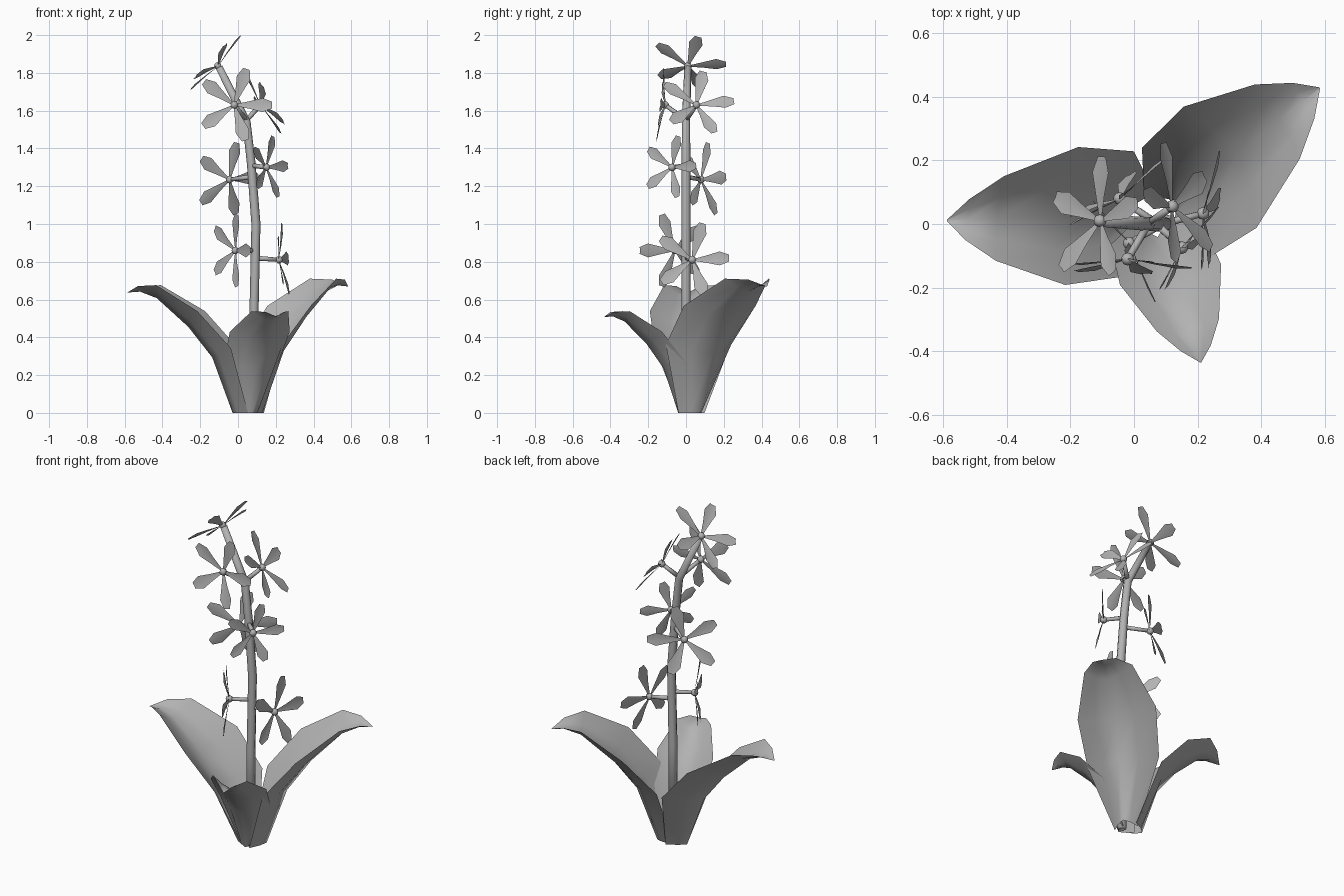
import bpy, bmesh, math
from mathutils import Vector, Matrix

cube = bpy.data.objects.get("Cube")
if cube:
    bpy.data.objects.remove(cube, do_unlink=True)

grey = bpy.data.materials.new("plain_grey")
grey.use_nodes = True
COLOUR = (0.45, 0.45, 0.45, 1)
grey.diffuse_color = COLOUR
grey.node_tree.nodes["Principled BSDF"].inputs["Base Color"].default_value = COLOUR


def finish(name, bm):
    """Turn a bmesh into a smooth shaded object."""
    for face in bm.faces:
        face.smooth = True
    mesh = bpy.data.meshes.new(name)
    bm.to_mesh(mesh)
    bm.free()
    mesh.materials.append(grey)
    obj = bpy.data.objects.new(name, mesh)
    bpy.context.collection.objects.link(obj)


def loft(bm, rows, closed=False):
    """Bridge successive rows of points with quads."""
    grid = [[bm.verts.new(p) for p in row] for row in rows]
    for a, b in zip(grid, grid[1:]):
        n = len(a)
        for i in range(n if closed else n - 1):
            j = (i + 1) % n
            bm.faces.new((a[i], a[j], b[j], b[i]))
    return grid


def tube(bm, path, radii, sides):
    """Capped round tube along a path."""
    path = [Vector(p) for p in path]
    rows = []
    for i, p in enumerate(path):
        t = (path[min(i + 1, len(path) - 1)] - path[max(i - 1, 0)]).normalized()
        u = t.cross(Vector((0, 1, 0.01))).normalized()
        v = t.cross(u)
        rows.append([p + radii[i] * (u * math.cos(a) + v * math.sin(a))
                     for a in (math.tau * k / sides for k in range(sides))])
    grid = loft(bm, rows, True)
    bm.faces.new(grid[0][::-1])
    bm.faces.new(grid[-1])


# Stem
STEM = [(0.085, 0, 0), (0.085, 0, 0.55), (0.095, 0, 1.0), (0.07, 0, 1.32),
        (0.045, 0, 1.54), (-0.1, 0.01, 1.83)]
bm = bmesh.new()
tube(bm, STEM, [0.025, 0.024, 0.024, 0.023, 0.022, 0.019], 8)
finish("stem", bm)

# Leaves: each row is midrib (out, height), edge (out, height), half width
LEAF = [(0.06, 0, -0.03, 0, 0.065), (0.17, 0.30, 0.05, 0.35, 0.2),
        (0.30, 0.465, 0.23, 0.55, 0.22), (0.47, 0.62, 0.46, 0.69, 0.135),
        (0.56, 0.655, 0.565, 0.685, 0.065), (0.63, 0.65, 0.63, 0.65, 0.002)]
SKEW = 0.13


def leaf(name, origin, heading, size, height):
    turn = Matrix.Rotation(math.radians(heading), 3, 'Z')
    rows = []
    for mo, mz, eo, ez, w in LEAF:
        row = []
        for s in (-1, -0.5, 0, 0.5, 1):
            k = abs(s) ** 1.5
            p = Vector(((mo + (eo - mo) * k + SKEW * s * w) * size, s * w * size,
                        (mz + (ez - mz) * k) * height))
            row.append(turn @ p + Vector((*origin, 0)))
        rows.append(row)
    bm = bmesh.new()
    loft(bm, rows)
    finish(name, bm)


leaf("right_leaf", (0.03, 0.033), 182, 0.98, 0.98)
leaf("left_back_leaf", (0.09, 0.035), 38.5, 1, 1.03)
leaf("front_leaf", (0.06, 0), -71, 0.73, 0.78)

# Flowers: petals (distance, half width, forward lift) around a small round heart
PETAL = [(0.012, 0.006, 0), (0.08, 0.02, 0.014), (0.15, 0.037, 0.025), (0.2, 0.018, 0.028)]


def flower(name, centre, normal, phase, root=None, size=1):
    c, n = Vector(centre), Vector(normal).normalized()
    right = Vector((-n.y, n.x, 0)).normalized()
    up = n.cross(right)
    bm = bmesh.new()
    for k in range(5):
        a = math.radians(phase + 72 * k)
        out = up * math.cos(a) + right * math.sin(a)
        side = n.cross(out)
        loft(bm, [[c + size * (out * r + side * w * s + n * (lift - 0.15 * w * (1 - abs(s))))
                   for s in (-1, 0, 1)] for r, w, lift in PETAL])
    bmesh.ops.create_uvsphere(bm, u_segments=10, v_segments=6, radius=0.02,
                              matrix=Matrix.Translation(c))
    finish(name, bm)
    # Stalk joining the flower to the stem
    if root:
        bm = bmesh.new()
        tube(bm, [root, c], [0.013, 0.011], 6)
        finish(name + "_stalk", bm)


flower("top_flower", (-0.107, 0.01, 1.837), (-0.72, 0.13, 0.68), -22)
flower("upper_front_flower", (-0.02, -0.11, 1.63), (0, -0.98, 0.1), 19, (0.045, 0, 1.55))
flower("upper_left_flower", (0.12, 0.055, 1.63), (0.82, 0.2, 0.52), 16, (0.045, 0, 1.55))
flower("middle_left_flower", (0.15, -0.074, 1.30), (0.82, -0.56, 0.08), 16, (0.07, 0, 1.31), 0.85)
flower("middle_right_flower", (-0.045, 0.08, 1.235), (-0.55, 0.83, 0.1), -15, (0.075, 0, 1.25))
flower("lower_right_flower", (-0.015, -0.06, 0.86), (-0.85, -0.52, 0), 18, (0.09, 0, 0.86))
flower("lower_left_flower", (0.217, 0.033, 0.81), (0.96, -0.12, 0.1), 16, (0.09, 0, 0.82))
